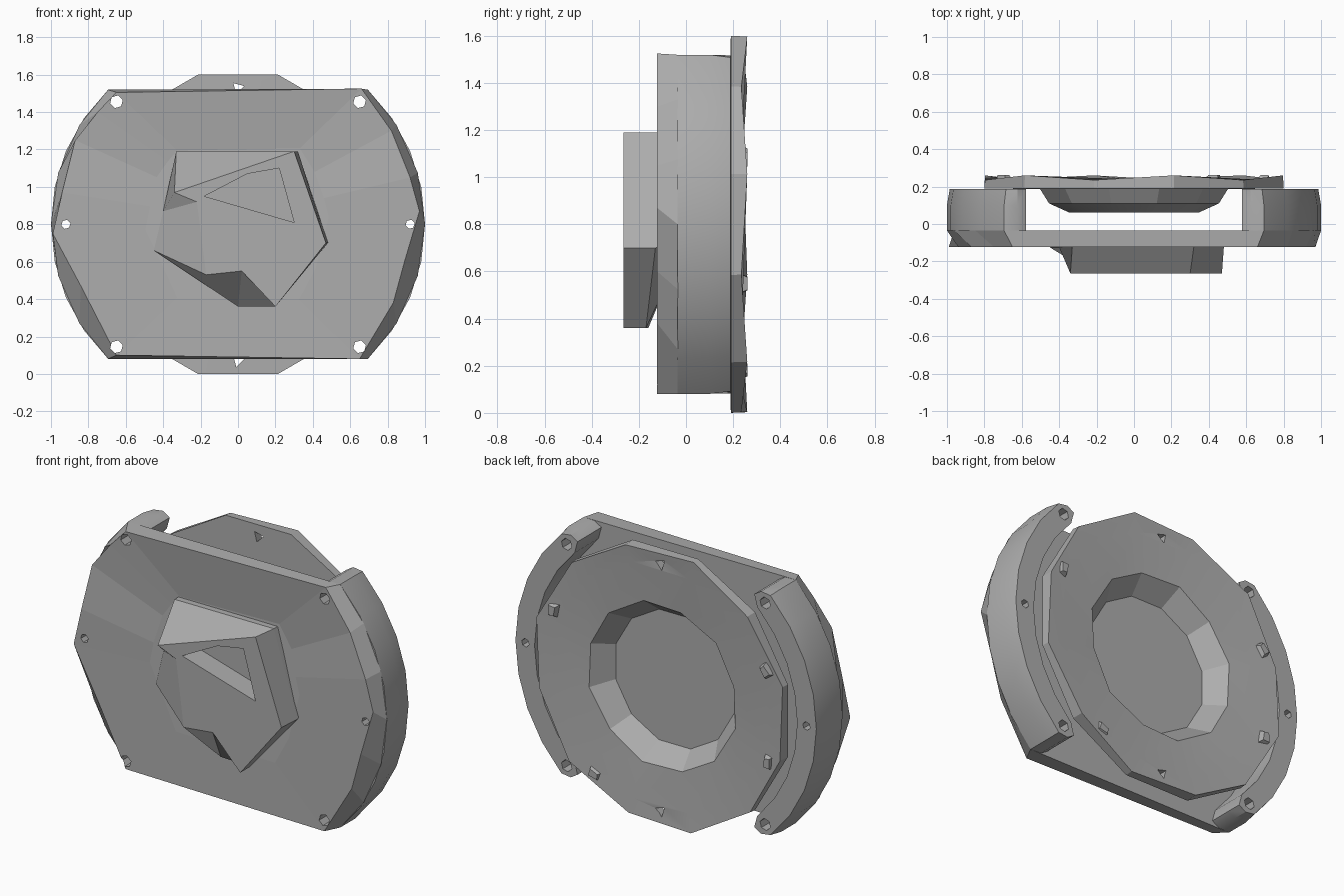
import bpy, bmesh
from math import sin, cos, radians

cube = bpy.data.objects.get("Cube")
if cube:
    bpy.data.objects.remove(cube)

grey = bpy.data.materials.new("plain grey")
grey.use_nodes = True
colour = (0.42, 0.42, 0.42, 1)
grey.diffuse_color = colour
grey.node_tree.nodes["Principled BSDF"].inputs["Base Color"].default_value = colour
MID = 0.8  # height of the common axis


def polar(radius, degrees):
    a = radians(degrees)
    return radius * cos(a), MID + radius * sin(a)


def at(points, y):
    return [(x, y, z) for x, z in points]


def loft(name, rings):
    """Join equal rings of points and cap both ends."""
    bm = bmesh.new()
    loops = [[bm.verts.new(p) for p in ring] for ring in rings]
    n = len(loops[0])
    bm.faces.new(loops[0])
    bm.faces.new(loops[-1])
    for a, b in zip(loops, loops[1:]):
        for i in range(n):
            j = (i + 1) % n
            bm.faces.new((a[i], a[j], b[j], b[i]))
    bmesh.ops.recalc_face_normals(bm, faces=bm.faces)
    mesh = bpy.data.meshes.new(name)
    bm.to_mesh(mesh)
    bm.free()
    obj = bpy.data.objects.new(name, mesh)
    bpy.context.collection.objects.link(obj)
    mesh.materials.append(grey)
    return obj


def cutter(name, points, y0, y1):
    obj = loft(name, [at(points, y0), at(points, y1)])
    obj.hide_render = True
    obj.hide_set(True)
    return obj


def cut(obj, tool):
    mod = obj.modifiers.new("cut", "BOOLEAN")
    mod.operation = "DIFFERENCE"
    mod.solver = "EXACT"
    mod.object = tool


def hole(x, z, radius, y0, y1, sides=6):
    pts = [(x + radius * cos(radians(a)), z + radius * sin(radians(a)))
           for a in range(15, 375, 360 // sides)]
    return cutter("hole_cutter", pts, y0, y1)


def smooth(obj, angle):
    bpy.ops.object.select_all(action="DESELECT")
    obj.select_set(True)
    bpy.context.view_layer.objects.active = obj
    bpy.ops.object.shade_smooth_by_angle(angle=radians(angle))


# Front plate: faceted outline in front, true arcs behind
front = [(.65, .08), (.83, .38), (.89, .6), (.97, .87), (.92, 1.05), (.82, 1.3), (.66, 1.525),
         (-.65, 1.505), (-.75, 1.4), (-.87, 1.25), (-.94, .97), (-.99, .75), (-.84, .47), (-.65, .1)]
arc_angles = (-46, -32, -16, 0, 16, 32, 46)
arcs = [polar(1, side + a) for side in (0, 180) for a in arc_angles]
inner_ring = [(x * .5, -.085 if z > 1.2 else -.118, MID + (z - MID) * .56) for x, z in front]
plate = loft("front_plate", [inner_ring, at(front, -.122), at(arcs, -.035)])

# Side walls: curved bands with rounded ends and a tapered rear edge
angles = [-46 + 11.5 * i for i in range(9)]


def band(outer, side):
    pts = ([polar(outer, a) for a in angles] + [polar(.95, 49), polar(.9, 50)]
           + [polar(.86, a) for a in reversed(angles)] + [polar(.9, -50), polar(.95, -49)])
    return [(side * x, z) for x, z in pts]


walls = []
for name, s in (("left_wall", 1), ("right_wall", -1)):
    walls.append(loft(name, [at(band(1, s), -.036), at(band(1, s), .1), at(band(.985, s), .188)]))

# Bolt holes at the corners and the middle of each side
for s, wall in zip((1, -1), walls):
    for x, z, r in ((.65, 1.455, .035), (.65, .145, .035), (.92, MID, .025)):
        tool = hole(s * x, z, r, -.3, .3)
        cut(plate, tool)
        cut(wall, tool)
    smooth(wall, 30)

# Front boss: skewed block with a sloping top and an undercut foot
root = [(-.33, 1.19), (.32, 1.19), (.48, .72), (.26, .55), (0, .55), (-.45, .66), (-.4, .87)]
foot = [(-.33, -.122, 1.19), (.32, -.122, 1.19), (.48, -.13, .7), (.2, -.17, .36),
        (0, -.16, .36), (-.45, -.125, .66), (-.4, -.125, .87)]
face = [(-.34, .97), (.3, 1.19), (.47, .7), (.2, .36), (.02, .55), (-.17, .53), (-.22, .92)]
boss = loft("front_boss", [at(root, -.08), foot, at(face, -.265)])
cut(boss, cutter("boss_pocket_cutter", [(-.18, .95), (.05, 1.07), (.22, 1.1), (.3, .81)], -.4, -.13))

# Rear disc: uneven twelve-sided rim, sloped recess and shallow cup facing forward
SIDES = 12


def ring(radius, y, shift=0.0):
    pts = []
    for i in range(SIDES):
        x, z = polar(radius, 75 + 360 * i / SIDES)
        pts.append((x, y + shift * (i % 2), z))
    return pts


disc = loft("rear_disc", [ring(.4, .105), ring(.49, .215, .015), ring(.72, .235, .01),
                          ring(.825, .26, -.025), ring(.828, .19), ring(.52, .187),
                          ring(.47, .11), ring(.36, .062)])
for z in (1.53, .07):
    cut(disc, hole(0, z, .035, .1, .4, 3))
smooth(disc, 15)

# Small lugs round the rear rim
for a in (22, 158, 200, 305):
    lug = [polar(r, a + d) for r, d in ((.7, -4), (.78, -5), (.79, 3), (.72, 5))]
    tip = [polar(r, a + d) for r, d in ((.73, -2), (.76, -3), (.78, 1), (.74, 2))]
    loft("rim_lug", [at(lug, .2), at(tip, .262)])
